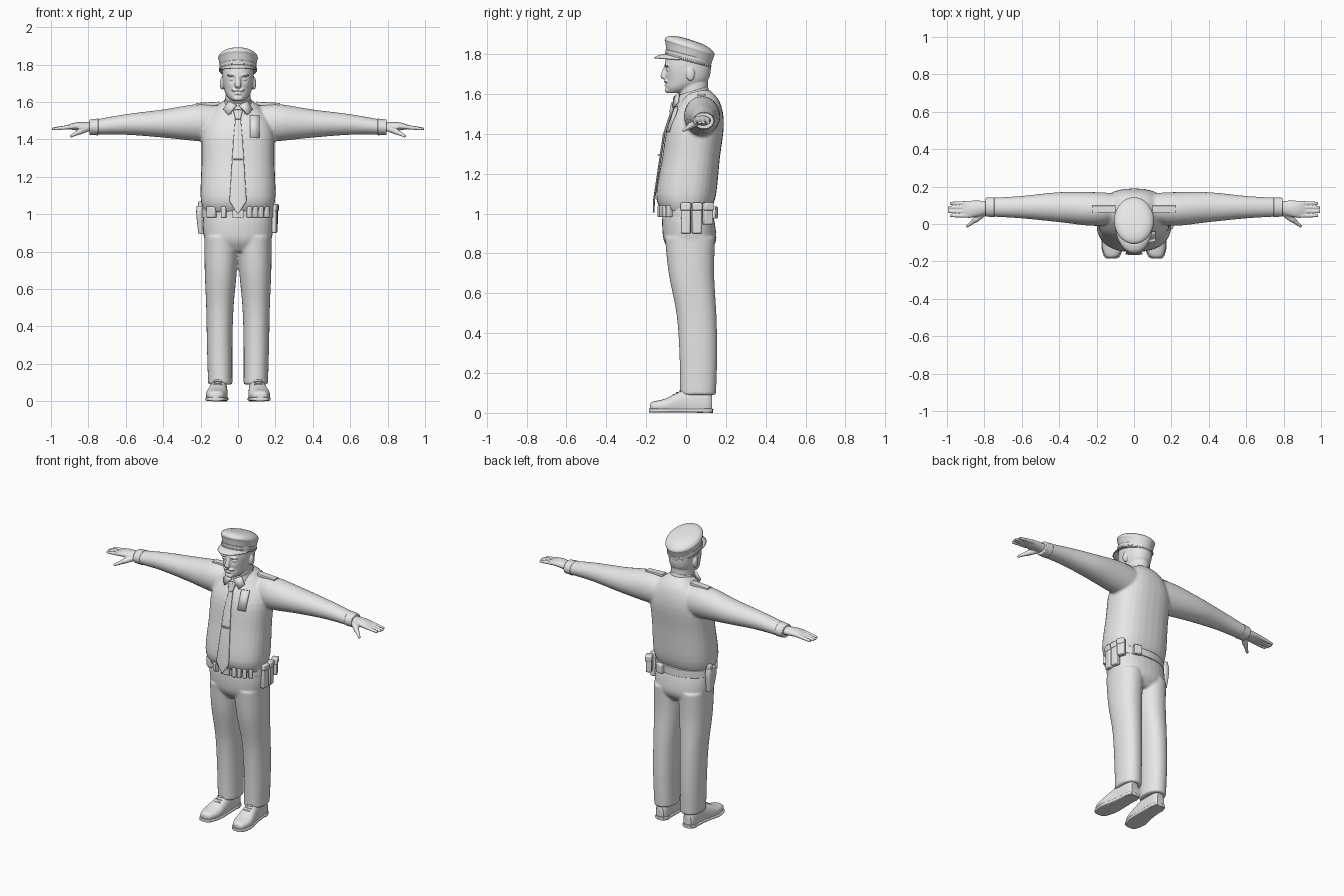
import bpy, bmesh, math
from mathutils import Matrix, Vector

default_cube = bpy.data.objects.get("Cube")
if default_cube:
    bpy.data.objects.remove(default_cube, do_unlink=True)

grey = bpy.data.materials.new("plain_grey")
grey.use_nodes = True
grey.diffuse_color = (.8, .8, .8, 1)
grey.node_tree.nodes["Principled BSDF"].inputs["Base Color"].default_value = grey.diffuse_color
BOTH = (1, -1)
parts = []


def finish(bm, name, voxel=0, relax=3, bevel=0, solid=0):
    """Turn a bmesh into an object, optionally fused by a voxel remesh."""
    bmesh.ops.recalc_face_normals(bm, faces=bm.faces[:])
    mesh = bpy.data.meshes.new(name)
    bm.to_mesh(mesh)
    bm.free()
    mesh.materials.append(grey)
    ob = bpy.data.objects.new(name, mesh)
    bpy.context.scene.collection.objects.link(ob)
    parts.append(ob)
    if solid:
        modifier = ob.modifiers.new("thickness", 'SOLIDIFY')
        modifier.thickness, modifier.offset = solid, 0
    if voxel:
        modifier = ob.modifiers.new("fuse", 'REMESH')
        modifier.mode, modifier.voxel_size = 'VOXEL', voxel
        modifier.use_smooth_shade = True
        modifier = ob.modifiers.new("relax", 'SMOOTH')
        modifier.factor, modifier.iterations = .5, relax
    if bevel:
        modifier = ob.modifiers.new("round", 'BEVEL')
        modifier.width, modifier.segments = bevel, 2


def refine(rows, steps):
    """Catmull-Rom interpolation of cross-section rows."""
    last = len(rows) - 1
    result = []
    for i in range(last):
        before, start, end, after = [Vector(rows[min(max(i + k, 0), last)]) for k in (-1, 0, 1, 2)]
        for k in range(steps):
            t = k / steps
            result.append(start + (end - before) * t / 2
                          + (2 * before - 5 * start + 4 * end - after) * t * t / 2
                          + (3 * start - before - 3 * end + after) * t ** 3 / 2)
    return result + [rows[last]]


def loft(bm, rows, axis='z', power=2, sides=(1,), steps=4, segments=32):
    """Superellipse sections: position, centre a, centre b, radius a, radius b."""
    for side in sides:
        rings = []
        for along, centre_a, centre_b, radius_a, radius_b in refine(rows, steps):
            ring = []
            for k in range(segments):
                angle = math.tau * k / segments
                c, s = math.cos(angle), math.sin(angle)
                a = centre_a + radius_a * math.copysign(abs(c) ** (2 / power), c)
                b = centre_b + radius_b * math.copysign(abs(s) ** (2 / power), s)
                x, y, z = {'x': (along, a, b), 'y': (a, along, b), 'z': (a, b, along)}[axis]
                ring.append(bm.verts.new((side * x, y, z)))
            rings.append(ring)
        for ring, following in zip(rings, rings[1:]):
            for k in range(segments):
                j = (k + 1) % segments
                bm.faces.new((ring[k], ring[j], following[j], following[k]))
        bm.faces.new(rings[0])
        bm.faces.new(rings[-1])
    return bm


def span(height, front, back, half_width):
    """Centred body section given by its front and back depth."""
    return (height, 0, (front + back) / 2, half_width, (back - front) / 2)


def ball(bm, location, radii, sides=(1,)):
    for side in sides:
        x, y, z = location
        placing = Matrix.Translation((side * x, y, z)) @ Matrix.Diagonal((*radii, 1))
        bmesh.ops.create_uvsphere(bm, u_segments=20, v_segments=12, radius=1, matrix=placing)


def rod(bm, start, end, thick, thin):
    """Tapered rod between two points, on both sides of the body."""
    for side in BOTH:
        a, b = [Vector((side * p[0], p[1], p[2])) for p in (start, end)]
        turn = (b - a).to_track_quat('Z', 'Y').to_matrix().to_4x4()
        bmesh.ops.create_cone(bm, cap_ends=True, segments=12, radius1=thick, radius2=thin,
                              depth=(b - a).length, matrix=Matrix.Translation((a + b) / 2) @ turn)


def box(name, location, size, turn=0):
    bm = bmesh.new()
    placing = Matrix.Translation(location) @ Matrix.Rotation(turn, 4, 'Z')
    bmesh.ops.create_cube(bm, size=1, matrix=placing @ Matrix.Diagonal((*size, 1)))
    finish(bm, name, bevel=min(size) / 5)


def plate(name, points, thick, sides=(1,)):
    bm = bmesh.new()
    for side in sides:
        bm.faces.new([bm.verts.new((side * x, y, z)) for x, y, z in points])
    finish(bm, name, solid=thick)


def tilt(bm, slope):
    for v in bm.verts:
        v.co.z += slope * (v.co.y - .015)


def band(name, low, high, centre, wide, deep, slope=0, taper=1):
    """Oval strip around the body or head."""
    bm = loft(bmesh.new(), [(low, 0, centre, wide, deep),
                            (high, 0, centre, wide * taper, deep * taper)], steps=1, segments=48)
    tilt(bm, slope)
    finish(bm, name, bevel=.002)


# Shirt: trunk and sleeves fused
shirt = loft(bmesh.new(), [
    span(1.01, -.12, .12, .18), span(1.09, -.15, .15, .2), span(1.28, -.12, .17, .195),
    span(1.45, -.09, .19, .19), span(1.56, -.03, .17, .13), span(1.62, 0, .12, .06)], power=2.4)
loft(shirt, [
    (.05, .09, 1.48, .07, .09), (.2, .08, 1.49, .09, .1), (.4, .09, 1.485, .08, .075),
    (.6, .09, 1.48, .06, .055), (.77, .09, 1.465, .05, .04)], 'x', sides=BOTH)
finish(shirt, "shirt", voxel=.008)
finish(loft(bmesh.new(), [(.745, .09, 1.467, .053, .045), (.795, .09, 1.465, .05, .041)],
            'x', sides=BOTH, steps=1), "cuffs", bevel=.004)

# Hands: palm, four fingers and thumb
hands = loft(bmesh.new(), [(.77, .09, 1.466, .033, .026), (.86, .08, 1.47, .045, .022),
                           (.915, .078, 1.466, .04, .01)], 'x', sides=BOTH)
for i in range(4):
    y = .045 + .022 * i
    tip = 1 - .01 * abs(i - 1.5)
    rod(hands, (.88, y, 1.469), (tip, y, 1.456), .013, .008)
rod(hands, (.8, .06, 1.46), (.85, .02, 1.44), .017, .016)
rod(hands, (.84, .03, 1.445), (.895, -.015, 1.416), .016, .007)
finish(hands, "hands", voxel=.004)

# Trousers: hips and legs fused
trousers = loft(bmesh.new(), [span(.8, -.07, .11, .13), span(.86, -.11, .15, .177),
                              span(.95, -.12, .145, .188), span(1.03, -.115, .125, .18)], power=2.3)
loft(trousers, [
    (.09, .095, .06, .065, .09), (.3, .098, .062, .068, .095), (.5, .097, .052, .073, .1),
    (.7, .092, .027, .086, .114), (.88, .088, .02, .092, .126)], power=2.2, sides=BOTH)
finish(trousers, "trousers", voxel=.008)

# Shoes, with soles that follow their outline, heels and laces
outline = [(-.18, .12, .03, .02, .015), (-.165, .118, .032, .04, .025), (-.1, .114, .035, .057, .038),
           (0, .103, .045, .046, .075), (.1, .1, .05, .04, .075), (.13, .1, .045, .026, .05)]
shoes = loft(bmesh.new(), outline, 'y', power=2.4, sides=BOTH)
for v in shoes.verts:
    v.co.z = max(v.co.z, .015)
finish(shoes, "shoes")
finish(loft(bmesh.new(), [(y * 1.03, x, .012, wide + .004, .01) for y, x, _, wide, _ in outline],
            'y', power=5, sides=BOTH), "soles")
finish(loft(bmesh.new(), [(0, .1, .095, .042, .041), (.02, .1, .095, .044, .042)],
            sides=BOTH, steps=1), "heels")
laces = bmesh.new()
for i in range(4):
    ball(laces, (.108, -.062 + .017 * i, .09 + .01 * i), (.024, .005, .006), BOTH)
finish(laces, "shoe_laces")

# Head: skull with pressed-in eye sockets, neck, nose, ears, brows and mouth
head = loft(bmesh.new(), [
    span(1.605, -.092, -.02, .03), span(1.63, -.1, .05, .057), span(1.67, -.1, .11, .075),
    span(1.74, -.108, .125, .084), span(1.82, -.09, .11, .08)], power=2.2, steps=8, segments=64)
for v in head.verts:
    for side in BOTH:
        reach = (v.co - Vector((side * .034, -.1, 1.722))).length / .018
        v.co.y += .013 * math.exp(-reach * reach)
loft(head, [span(1.54, -.03, .11, .07), span(1.68, -.045, .11, .064)], steps=1)
loft(head, [(1.74, 0, -.1, .009, .01), (1.69, 0, -.113, .016, .015), (1.675, 0, -.105, .012, .01)])
ball(head, (.086, .022, 1.7), (.011, .022, .034), BOTH)
ball(head, (.035, -.097, 1.744), (.026, .012, .007), BOTH)
ball(head, (.034, -.088, 1.722), (.013, .01, .009), BOTH)
ball(head, (.016, -.1, 1.664), (.021, .011, .007), BOTH)
ball(head, (0, -.1, 1.645), (.02, .009, .006))
ball(head, (0, -.092, 1.62), (.026, .014, .015))
finish(head, "head", voxel=.004, relax=2)

# Cap: domed crown, band, strap and peak, sloping to the back
sections = [(1.765, 0, .012, .092, .108)]
for k in range(7):
    angle = .3 * (k - 1)
    swell = math.cos(angle) ** .7
    sections.append((1.835 + .04 * math.sin(angle), 0, .018, .106 * swell, .125 * swell))
crown = loft(bmesh.new(), sections, segments=48)
tilt(crown, -.3)
finish(crown, "cap_crown")
band("cap_band", 1.762, 1.795, .012, .099, .114, slope=-.26)
band("cap_strap", 1.767, 1.776, .011, .102, .117, slope=-.26)
peak = bmesh.new()
strips = []
for i in range(21):
    angle = .13 * (i - 10)
    c, s = math.cos(angle), math.sin(angle)
    y = .012 - .11 * c
    z = 1.768 - .28 * (y - .015)
    strips.append([peak.verts.new((s * (.094 + .002 * f), y - .02 * f * c, z - .002 * f * f * c))
                   for f in range(4)])
for strip, following in zip(strips, strips[1:]):
    for k in range(3):
        peak.faces.new((strip[k], strip[k + 1], following[k + 1], following[k]))
finish(peak, "cap_peak", solid=.006)

# Collar, tie and chest plate
band("collar", 1.555, 1.61, .033, .083, .09, slope=.3, taper=.85)
plate("collar_points", [(.006, -.06, 1.583), (.05, -.036, 1.606), (.078, -.04, 1.56),
                        (.052, -.064, 1.53)], .009, BOTH)
finish(loft(bmesh.new(), [(1.53, 0, -.066, .013, .006), (1.4, 0, -.11, .025, .006),
                          (1.07, 0, -.16, .046, .005), (1.005, 0, -.163, .004, .004)],
            power=3, steps=1), "tie")
finish(loft(bmesh.new(), [(1.508, 0, -.076, .014, .009), (1.56, 0, -.061, .027, .012)],
            power=3, steps=1), "tie_knot", bevel=.003)
box("tie_clip", (0, -.132, 1.295), (.05, .02, .008))
plate("chest_plate", [(.065, -.056, 1.53), (.115, -.044, 1.53), (.115, -.086, 1.41),
                      (.065, -.097, 1.41)], .012)
finish(loft(bmesh.new(), [(.1, .078, 1.592, .02, .01), (.225, .078, 1.585, .02, .01)],
            'x', power=6, sides=BOTH, steps=1), "shoulder_straps")

# Belt and carried gear
band("belt", .982, 1.03, .01, .194, .135)
box("buckle", (0, -.128, 1.003), (.06, .014, .042))
for x in (-.14, -.075, .06, .09, .12, .15):
    y = .005 - .135 * math.sqrt(1 - (x / .194) ** 2)
    wide = .055 if x < -.1 else .026
    box("front_pouch", (x, y, 1.012), (wide, .035, .06), math.atan(5 * x))
for i, low in enumerate((.9, .9, .945)):
    y, turn = .055 * i, .3 * (i - .6)
    box("side_pouch", (.19, y, (low + 1.05) / 2), (.036, .048, 1.05 - low), turn)
    box("side_pouch_flap", (.192, y, 1.035), (.042, .052, .04), turn)
finish(loft(bmesh.new(), [(.895, -.198, .035, .014, .024), (1, -.202, .03, .021, .04),
                          (1.045, -.202, .03, .019, .036)], power=4), "holster")
box("sidearm_grip", (-.203, .045, 1.045), (.024, .034, .045))
box("back_pouch", (.09, .14, 1.005), (.05, .03, .06), -.3)

# Smooth shading with sharp edges kept
bpy.ops.object.select_all(action='DESELECT')
for ob in parts:
    ob.select_set(True)
bpy.context.view_layer.objects.active = parts[0]
bpy.ops.object.shade_smooth_by_angle(angle=math.radians(40))
